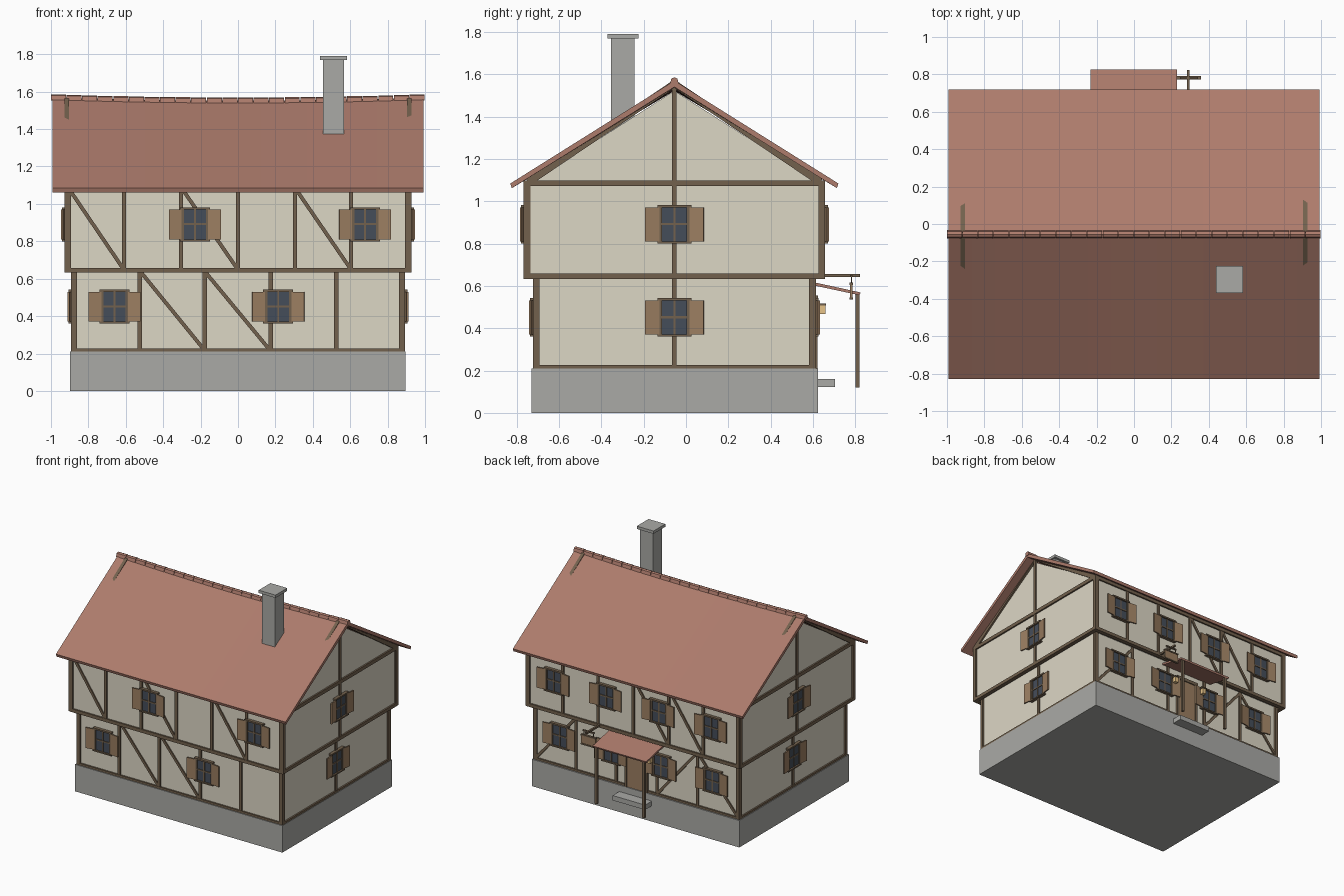
import bpy, bmesh, math
from mathutils import Matrix, Vector

if "Cube" in bpy.data.objects:
    bpy.data.objects.remove(bpy.data.objects["Cube"])

def mat(name, r, g, b):
    m = bpy.data.materials.new(name)
    m.diffuse_color = (r, g, b, 1)
    m.use_nodes = True
    m.node_tree.nodes["Principled BSDF"].inputs["Base Color"].default_value = m.diffuse_color
    return m

PLASTER = mat("plaster", 0.72, 0.68, 0.56)
TIMBER = mat("timber", 0.17, 0.12, 0.075)
TILE = mat("roof_tile", 0.42, 0.2, 0.15)
WOOD = mat("light_wood", 0.33, 0.21, 0.12)
GLASS = mat("glass", 0.06, 0.075, 0.1)
LAMP = mat("lamp", 0.8, 0.55, 0.25)
STONE = mat("stone", 0.4, 0.4, 0.38)
I = Matrix.Identity(4)
CY = -0.055  # y of the ridge line

def finish(name, bm, m):
    bmesh.ops.recalc_face_normals(bm, faces=bm.faces)
    me = bpy.data.meshes.new(name)
    bm.to_mesh(me)
    bm.free()
    me.materials.append(m)
    ob = bpy.data.objects.new(name, me)
    bpy.context.collection.objects.link(ob)
    return ob

def box(name, lo, hi, m, M=I):
    lo, hi = Vector(lo), Vector(hi)
    bm = bmesh.new()
    bmesh.ops.create_cube(bm, size=1)
    S = Matrix.Translation((lo + hi) / 2) @ Matrix.Diagonal((*(hi - lo), 1))
    bmesh.ops.transform(bm, matrix=M @ S, verts=bm.verts)
    return finish(name, bm, m)

def beam(name, a, b, w, d0, d1, M=I):
    """Timber in a wall plane from a to b (u, z), spanning local depth d0..d1."""
    dx, dz = b[0] - a[0], b[1] - a[1]
    R = Matrix.Translation((a[0], 0, a[1])) @ Matrix.Rotation(-math.atan2(dz, dx), 4, 'Y')
    return box(name, (0, d0, -w / 2), (math.hypot(dx, dz), d1, w / 2), TIMBER, M @ R)

def extrude_profile(name, pts, x0, x1, m):
    bm = bmesh.new()
    f = bm.faces.new([bm.verts.new((x0, y, z)) for y, z in pts])
    g = bmesh.ops.extrude_face_region(bm, geom=[f])["geom"]
    bmesh.ops.translate(bm, vec=(x1 - x0, 0, 0), verts=[v for v in g if isinstance(v, bmesh.types.BMVert)])
    return finish(name, bm, m)

def frames(hx, hy):
    """Local wall frames: x along the wall, -y outward."""
    c = Matrix.Translation((0, CY, 0))
    def f(deg, dist):
        return c @ Matrix.Rotation(math.radians(deg), 4, 'Z') @ Matrix.Translation((0, -dist, 0))
    return {"front": f(0, hy), "back": f(180, hy), "right": f(90, hx), "left": f(-90, hx)}

def window(side, M, u, z):
    W = M @ Matrix.Translation((u, 0, z))
    n = side + "_window_"
    box(n + "glass", (-.065, -.012, -.08), (.065, 0, .08), GLASS, W)
    for s in (-1, 1):
        box(n + "jamb", (s * .065 - .007, -.02, -.08), (s * .065 + .007, 0, .08), TIMBER, W)
        H = W @ Matrix.Translation((s * .072, -.012, 0)) @ Matrix.Rotation(s * math.radians(-8), 4, 'Z')
        box(n + "shutter", (min(0, s * .068), -.009, -.08), (max(0, s * .068), 0, .08), WOOD, H)
    for zz, h in ((-.09, .01), (.08, .012)):
        box(n + "ledge", (-.08, -.025, zz), (.08, 0, zz + h), TIMBER, W)
    box(n + "mullion", (-.005, -.017, -.08), (.005, 0, .08), TIMBER, W)
    box(n + "crossbar", (-.065, -.017, -.003), (.065, 0, .007), TIMBER, W)

# Stone base and plastered storeys with a gabled top
box("stone_base", (-.897, -.73, 0), (.895, .623, .21), STONE)
box("ground_storey", (-.88, CY - .657, .2), (.88, CY + .657, .65), PLASTER)
extrude_profile("upper_storey", [(CY - .7, .645), (CY + .7, .645), (CY + .7, 1.075),
                                 (CY, 1.522), (CY - .7, 1.075)], -.915, .915, PLASTER)

# Timber framing
G, U = frames(.88, .657), frames(.915, .7)
for s in ("front", "back", "left", "right"):
    long = s in ("front", "back")
    g, u = (.89, .92) if long else (.667, .71)
    for M, h, z, t in ((G, g, .218, .016), (U, u, .645, .026), (U, u, 1.085, .028)):
        box(s + "_rail", (-h, -.012, z - t / 2), (h, .02, z + t / 2), TIMBER, M[s])
    for e in (-1, 1):
        beam(s + "_corner_post", (e * (g - .014), .21), (e * (g - .014), .645), .028, -.012, .02, G[s])
        beam(s + "_corner_post", (e * (u - .014), .645), (e * (u - .014), 1.085), .028, -.012, .02, U[s])
    if long:
        for x in (-.525, -.178, .175, .525):
            beam(s + "_post", (x, .215), (x, .64), .022, -.01, .01, G[s])
        for x in (-.61, -.305, 0, .305, .605):
            beam(s + "_post", (x, .65), (x, 1.08), .022, -.01, .01, U[s])
    else:
        beam(s + "_post", (0, .215), (0, .64), .022, -.01, .01, G[s])
        beam(s + "_post", (0, .65), (0, 1.54), .022, -.01, .01, U[s])
        for e in (-1, 1):
            beam(s + "_gable_rafter", (e * .69, 1.09), (0, 1.555), .034, -.012, .012, U[s])

# Diagonal braces (a top end to a bottom end)
for s, xs in (("front", ((-.515, -.185), (-.17, .165))),
              ("back", ((.52, .18), (-.52, -.87), (.53, .87)))):
    for a, b in xs:
        beam(s + "_brace", (a, .63), (b, .225), .02, -.009, .01, G[s])
for s, xs in (("front", ((-.9, -.615), (-.295, -.005), (.312, .6))),
              ("back", ((.01, .3), (.312, .6)))):
    for a, b in xs:
        beam(s + "_brace", (a, 1.075), (b, .655), .02, -.009, .01, U[s])

# Windows
for x in (-.66, .215):
    window("front", G["front"], x, .45)
for x in (-.23, .68):
    window("front", U["front"], x, .89)
for e in (-1, 1):
    for x in (.215, .66):
        window("back", G["back"], e * x, .45)
    for x in (.228, .68):
        window("back", U["back"], e * x, .89)
for s in ("left", "right"):
    window(s, G[s], 0, .45)
    window(s, U[s], 0, .89)

# Roof: gabled shell swept along x with a slightly sagging ridge
def sag(x):
    return .018 * (1 - x * x)

prof = [(-.768, 1.062), (-.775, 1.084), (0, 1.57), (.775, 1.084), (.768, 1.062), (0, 1.54)]
bm = bmesh.new()
rings = []
for i in range(17):
    x = -.992 + 1.984 * i / 16
    rings.append([bm.verts.new((x, CY + y, z - sag(x) * (1 - abs(y) / .775 if abs(y) < .7 else 0)))
                  for y, z in prof])
for a, b in zip(rings, rings[1:]):
    for k in range(6):
        bm.faces.new((a[k], a[(k + 1) % 6], b[(k + 1) % 6], b[k]))
for r in (rings[0], rings[-1]):
    bm.faces.new((r[0], r[1], r[2], r[5]))
    bm.faces.new((r[5], r[2], r[3], r[4]))
finish("roof", bm, TILE)

# Ridge tiles
for i in range(24):
    x = -1 + i * 2 / 24
    z = 1.571 - sag(x + .04)
    extrude_profile("ridge_tile", [(CY - .022, z - .018), (CY - .014, z + .01), (CY, z + .016),
                                   (CY + .014, z + .01), (CY + .022, z - .018)],
                    x, x + .08, TILE)

# Chimney
box("chimney", (.455, -.355, 1.3), (.567, -.243, 1.77), STONE)
box("chimney_cap", (.438, -.37, 1.768), (.583, -.225, 1.79), STONE)

# Back door, step and canopy
B = G["back"]
box("door", (-.08, -.014, .21), (.08, 0, .53), WOOD, B)
for e in (-1, 1):
    box("door_jamb", (e * .088 - .01, -.02, .21), (e * .088 + .01, 0, .54), TIMBER, B)
box("door_lintel", (-.1, -.022, .53), (.1, 0, .555), TIMBER, B)
box("door_step", (-.14, .62, .122), (.14, .705, .16), STONE)
extrude_profile("canopy", [(.605, .602), (.605, .617), (.825, .569), (.82, .556)], -.233, .23, TILE)
for e in (-1, 1):
    box("canopy_post", (e * .205 - .01, .8, .12), (e * .205 + .01, .819, .562), TIMBER)
    # Wall lanterns
    box("lantern", (e * .135 - .015, .63, .467), (e * .135 + .015, .658, .508), LAMP)
    box("lantern_cap", (e * .135 - .02, .6, .508), (e * .135 + .02, .662, .517), TIMBER)

# Hanging sign on a bracket
box("sign_bracket", (.283, .64, .642), (.297, .823, .657), TIMBER)
box("sign_board", (.232, .776, .54), (.355, .786, .605), WOOD)
for z in (.535, .605):
    box("sign_frame", (.228, .772, z), (.358, .79, z + .01), TIMBER)
for x in (.25, .33):
    box("sign_hanger", (x, .779, .61), (x + .006, .784, .645), TIMBER)
box("sign_crossbar", (.245, .776, .642), (.342, .787, .652), TIMBER)
